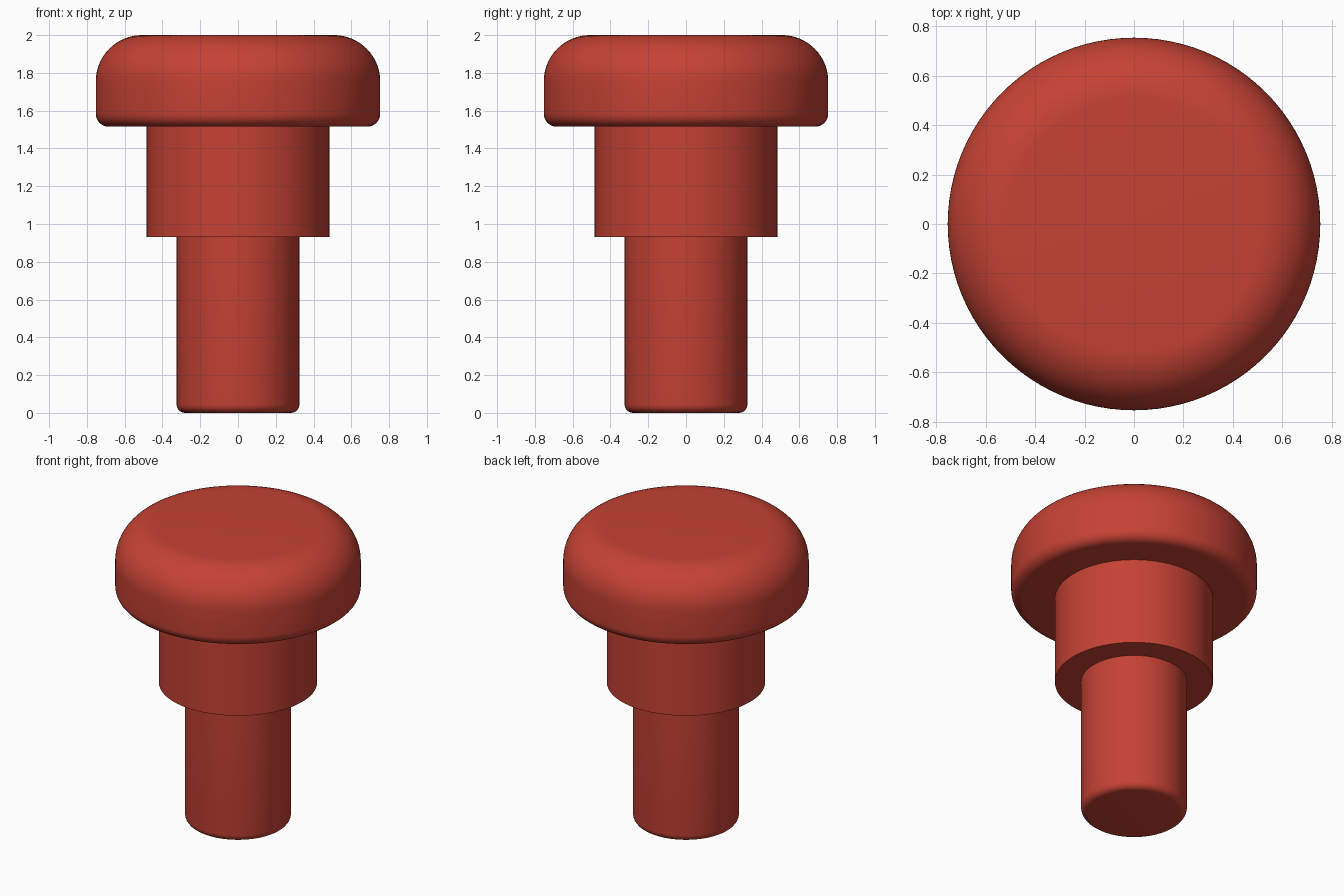
import bpy, bmesh, math

if "Cube" in bpy.data.objects:
    bpy.data.objects.remove(bpy.data.objects["Cube"])

red = bpy.data.materials.new("red")
red.diffuse_color = (0.56, 0.054, 0.034, 1)
red.use_nodes = True
red.node_tree.nodes["Principled BSDF"].inputs["Base Color"].default_value = red.diffuse_color
SEGMENTS = 96


def corner(cx, cz, r, start, steps):
    """Quarter-circle profile points, counter-clockwise from start degrees."""
    return [(cx + r * math.cos(math.radians(start + 90 * i / steps)),
             cz + r * math.sin(math.radians(start + 90 * i / steps)))
            for i in range(steps + 1)]


def lathe(name, profile):
    """Revolve an open (radius, z) profile, bottom to top, and cap both ends."""
    bm = bmesh.new()
    rings = [[bm.verts.new((r * math.cos(2 * math.pi * k / SEGMENTS),
                            r * math.sin(2 * math.pi * k / SEGMENTS), z))
              for k in range(SEGMENTS)] for r, z in profile]
    for low, high in zip(rings, rings[1:]):
        for k in range(SEGMENTS):
            n = (k + 1) % SEGMENTS
            bm.faces.new((low[k], low[n], high[n], high[k]))
    bm.faces.new(rings[0][::-1])
    bm.faces.new(rings[-1])
    mesh = bpy.data.meshes.new(name)
    bm.to_mesh(mesh)
    bm.free()
    mesh.materials.append(red)
    obj = bpy.data.objects.new(name, mesh)
    bpy.context.collection.objects.link(obj)
    bpy.ops.object.select_all(action='DESELECT')
    obj.select_set(True)
    bpy.context.view_layer.objects.active = obj
    bpy.ops.object.shade_smooth_by_angle(angle=math.radians(30))


# Narrow stem with a softened lower edge
stem_r, stem_f = 0.325, 0.045
lathe("stem", corner(stem_r - stem_f, stem_f, stem_f, -90, 6) + [(stem_r, 0.93)])

# Sharp-edged collar
lathe("collar", [(0.485, 0.93), (0.485, 1.515)])

# Wide cap: small lower fillet, large upper rounding
cap_r, low_f, top_f = 0.753, 0.07, 0.245
lathe("cap", corner(cap_r - low_f, 1.515 + low_f, low_f, -90, 8)
      + corner(cap_r - top_f, 2 - top_f, top_f, 0, 16))
